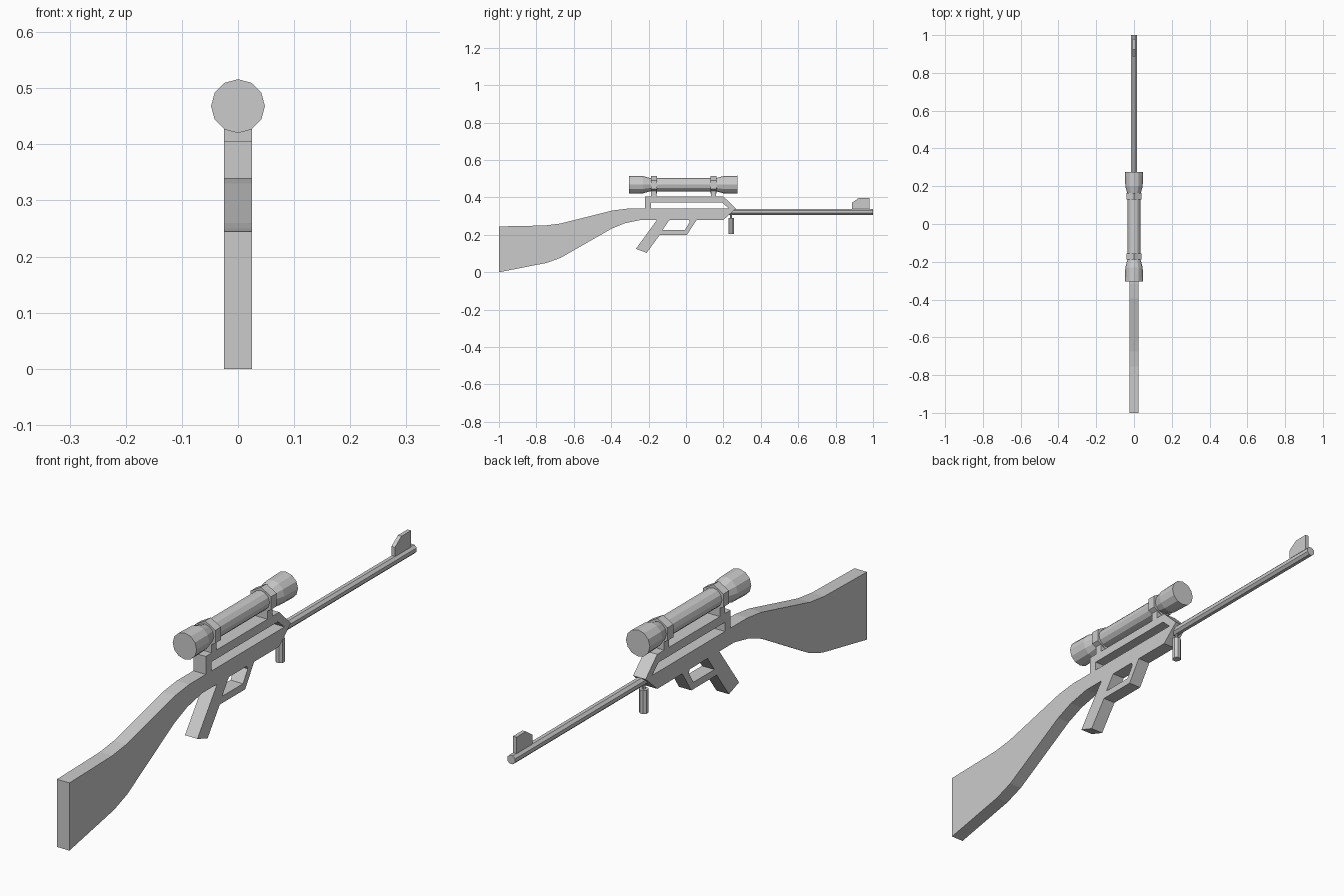
import bpy, math
from mathutils import Matrix

if "Cube" in bpy.data.objects:
    bpy.data.objects.remove(bpy.data.objects["Cube"])


def plate(name, half_width, outlines):
    """Flat (y, z) outlines, inner ones are holes, thickened along x."""
    curve = bpy.data.curves.new(name, 'CURVE')
    curve.dimensions = '2D'
    curve.fill_mode = 'BOTH'
    curve.extrude = half_width
    for pts in outlines:
        s = curve.splines.new('POLY')
        s.points.add(len(pts) - 1)
        for p, (y, z) in zip(s.points, pts):
            p.co = (y, z, 0, 1)
        s.use_cyclic_u = True
        s.use_smooth = False
    obj = bpy.data.objects.new(name, curve)
    bpy.context.collection.objects.link(obj)
    obj.rotation_euler = (math.pi / 2, 0, math.pi / 2)
    bpy.ops.object.select_all(action='DESELECT')
    obj.select_set(True)
    bpy.context.view_layer.objects.active = obj
    bpy.ops.object.convert(target='MESH')
    return bpy.context.object


def lathe(name, profile, sides, matrix, phase=0.0):
    """Faceted solid from (position, radius) pairs along local z."""
    verts, faces = [], []
    for h, r in profile:
        for i in range(sides):
            a = phase + 2 * math.pi * i / sides
            verts.append((r * math.cos(a), r * math.sin(a), h))
    for k in range(len(profile) - 1):
        for i in range(sides):
            j = (i + 1) % sides
            a, b = k * sides, (k + 1) * sides
            faces.append((a + i, a + j, b + j, b + i))
    faces.append(tuple(reversed(range(sides))))
    faces.append(tuple(range(len(verts) - sides, len(verts))))
    mesh = bpy.data.meshes.new(name)
    mesh.from_pydata(verts, [], faces)
    mesh.transform(matrix)
    obj = bpy.data.objects.new(name, mesh)
    bpy.context.collection.objects.link(obj)
    return obj


def along_y(z):
    return Matrix.Translation((0, 0, z)) @ Matrix.Rotation(-math.pi / 2, 4, 'X')


# Stock, receiver, grip and trigger guard in one plate with two openings
outline = [(-1, 0), (-0.745, 0.05), (-0.67, 0.077), (-0.4, 0.232),
           (-0.327, 0.262), (-0.24, 0.28), (-0.155, 0.28),
           (-0.268, 0.125), (-0.21, 0.104), (-0.14, 0.2), (0.005, 0.2),
           (0.057, 0.28), (0.2, 0.28), (0.267, 0.34), (0.2, 0.405),
           (-0.22, 0.405), (-0.22, 0.34), (-0.315, 0.34), (-0.395, 0.33),
           (-0.675, 0.26), (-0.755, 0.25), (-1, 0.245)]
window = [(-0.187, 0.34), (0.23, 0.34), (0.193, 0.373), (-0.187, 0.373)]
guard_hole = [(-0.127, 0.225), (-0.007, 0.225), (0.02, 0.268),
              (0.014, 0.28), (-0.088, 0.28)]
plate("stock_and_receiver", 0.025, [outline, window, guard_hole])

# Barrel and front sight
lathe("barrel", [(0.2, 0.017), (1, 0.017)], 8, along_y(0.323), math.pi / 8)
plate("front_sight", 0.007, [[(0.888, 0.335), (0.98, 0.335), (0.98, 0.398),
                              (0.925, 0.398), (0.888, 0.372)]])

# Small hanging post under the barrel
lathe("hanging_post", [(0.205, 0.016), (0.29, 0.016), (0.29, 0.006), (0.315, 0.006)],
      8, Matrix.Translation((0, 0.241, 0)), math.pi / 8)

# Scope tube with a bell at each end
lathe("scope", [(-0.305, 0.048), (-0.23, 0.046), (-0.19, 0.035),
                (0.16, 0.035), (0.2, 0.046), (0.275, 0.048)], 12, along_y(0.468))

# Scope rings and their mounts
for label, y in (("rear", -0.172), ("front", 0.147)):
    lathe(label + "_scope_ring", [(y - 0.016, 0.047), (y + 0.016, 0.047)],
          6, along_y(0.468), math.pi / 2)
    plate(label + "_scope_mount", 0.025,
          [[(y - 0.014, 0.4), (y + 0.014, 0.4), (y + 0.014, 0.44), (y - 0.014, 0.44)]])
